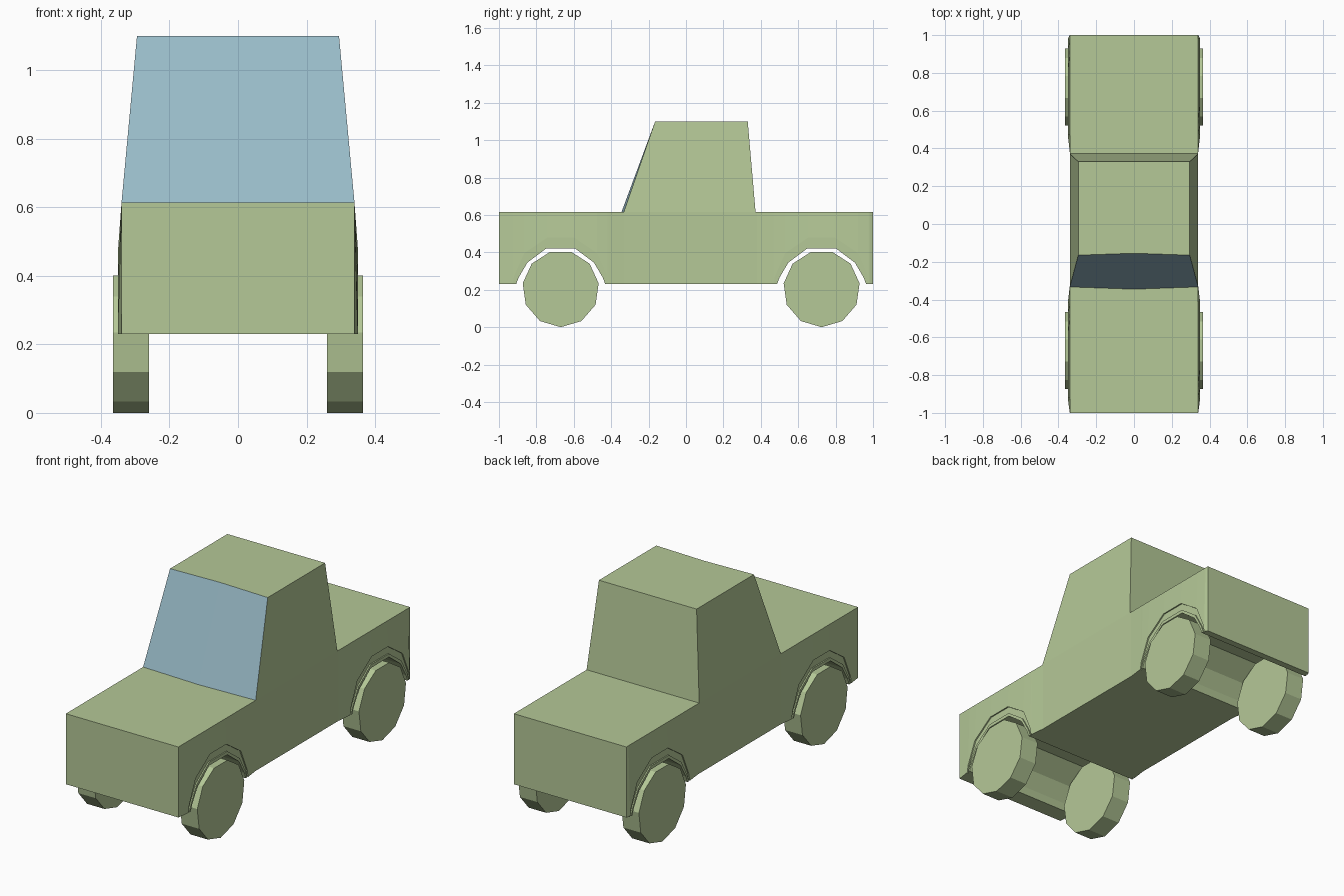
import bpy, bmesh, math
from mathutils import Matrix

if "Cube" in bpy.data.objects:
    bpy.data.objects.remove(bpy.data.objects["Cube"])


def material(name, color):
    m = bpy.data.materials.new(name)
    m.diffuse_color = color
    m.use_nodes = True
    m.node_tree.nodes["Principled BSDF"].inputs["Base Color"].default_value = m.diffuse_color
    return m


green = material("olive_paint", (0.46, 0.58, 0.31, 1))
blue = material("pale_glass", (0.32, 0.50, 0.58, 1))


def finish(name, bm):
    bmesh.ops.recalc_face_normals(bm, faces=bm.faces)
    me = bpy.data.meshes.new(name)
    bm.to_mesh(me)
    bm.free()
    me.materials.append(green)
    me.materials.append(blue)
    ob = bpy.data.objects.new(name, me)
    bpy.context.collection.objects.link(ob)
    return ob


def bridge(bm, a, b, closed=True):
    n = len(a)
    for i in range(n if closed else n - 1):
        j = (i + 1) % n
        bm.faces.new((a[i], a[j], b[j], b[i]))


BELT, FLOOR, W = 0.615, 0.23, 0.34
FRONT, REAR = -0.67, 0.725

# half contours of a wheel arch as (offset from wheel, z), mirrored front to back
def arch(half):
    return half + [(-y, z) for y, z in reversed(half)]


outer = arch([(-0.257, FLOOR), (-0.25, 0.27), (-0.195, 0.395), (-0.07, 0.48)])
middle = arch([(-0.25, FLOOR), (-0.235, 0.27), (-0.185, 0.36), (-0.078, 0.438)])
inner = arch([(-0.238, FLOOR), (-0.225, 0.265), (-0.178, 0.345), (-0.078, 0.42)])

# lower body: lofted along y, the underside rising over the wheels
stations = [(-1, FLOOR, W)]
stations += [(FRONT + y, z, 0.35) for y, z in outer]
stations += [(-0.33, FLOOR, W), (0.38, FLOOR, W)]
stations += [(REAR + y, z, 0.35) for y, z in outer]
stations += [(1, FLOOR, W)]
bm = bmesh.new()
rings = [[bm.verts.new(p) for p in ((-x, y, z), (-W, y, BELT), (W, y, BELT), (x, y, z))]
         for y, z, x in stations]
for a, b in zip(rings, rings[1:]):
    bridge(bm, a, b)
bm.faces.new(rings[0])
bm.faces.new(rings[-1])
bmesh.ops.dissolve_limit(bm, angle_limit=0.001, verts=bm.verts, edges=bm.edges)
finish("lower_body", bm)

# cab with slightly bowed windscreen
bm = bmesh.new()
low = [bm.verts.new((x, y, BELT)) for x, y in
       ((-W, -0.333), (0, -0.345), (W, -0.333), (W, 0.372), (-W, 0.372))]
top = [bm.verts.new((x, y, 1.1)) for x, y in
       ((-0.295, -0.165), (0, -0.155), (0.295, -0.165), (0.295, 0.33), (-0.295, 0.33))]
bridge(bm, low, top)
bm.faces.new(top)
bm.faces.ensure_lookup_table()
screen = [bm.faces[0], bm.faces[1]]
bmesh.ops.inset_region(bm, faces=screen, thickness=0.028, use_even_offset=True,
                       use_boundary=True)
for f in screen:
    f.material_index = 1
finish("cab", bm)


# wheel arches: curved strips that run across the full width
def arch_strip(name, cy, over, under, hw):
    bm = bmesh.new()
    ends = []
    for x in (-hw, hw):
        o = [bm.verts.new((x, cy + y, z)) for y, z in over]
        u = [bm.verts.new((x, cy + y, z)) for y, z in under]
        bridge(bm, o, u, closed=False)
        ends.append(o + u[::-1])
    bridge(bm, *ends)
    finish(name, bm)


for label, cy in (("front", FRONT), ("rear", REAR)):
    arch_strip(label + "_arch_liner", cy, outer, middle, 0.343)
    arch_strip(label + "_arch_lip", cy, middle, inner, 0.35)

    # eleven-sided wheels with one corner on the ground
    for side, sx in (("left", -1), ("right", 1)):
        R = 0.205
        bm = bmesh.new()
        discs = []
        for x in (0.26, 0.365):
            ang = [2 * math.pi * i / 11 for i in range(11)]
            discs.append([bm.verts.new((sx * x, cy + R * math.sin(a),
                                        R - R * math.cos(a))) for a in ang])
            bm.faces.new(discs[-1])
        bridge(bm, *discs)
        finish(f"{label}_{side}_wheel", bm)
